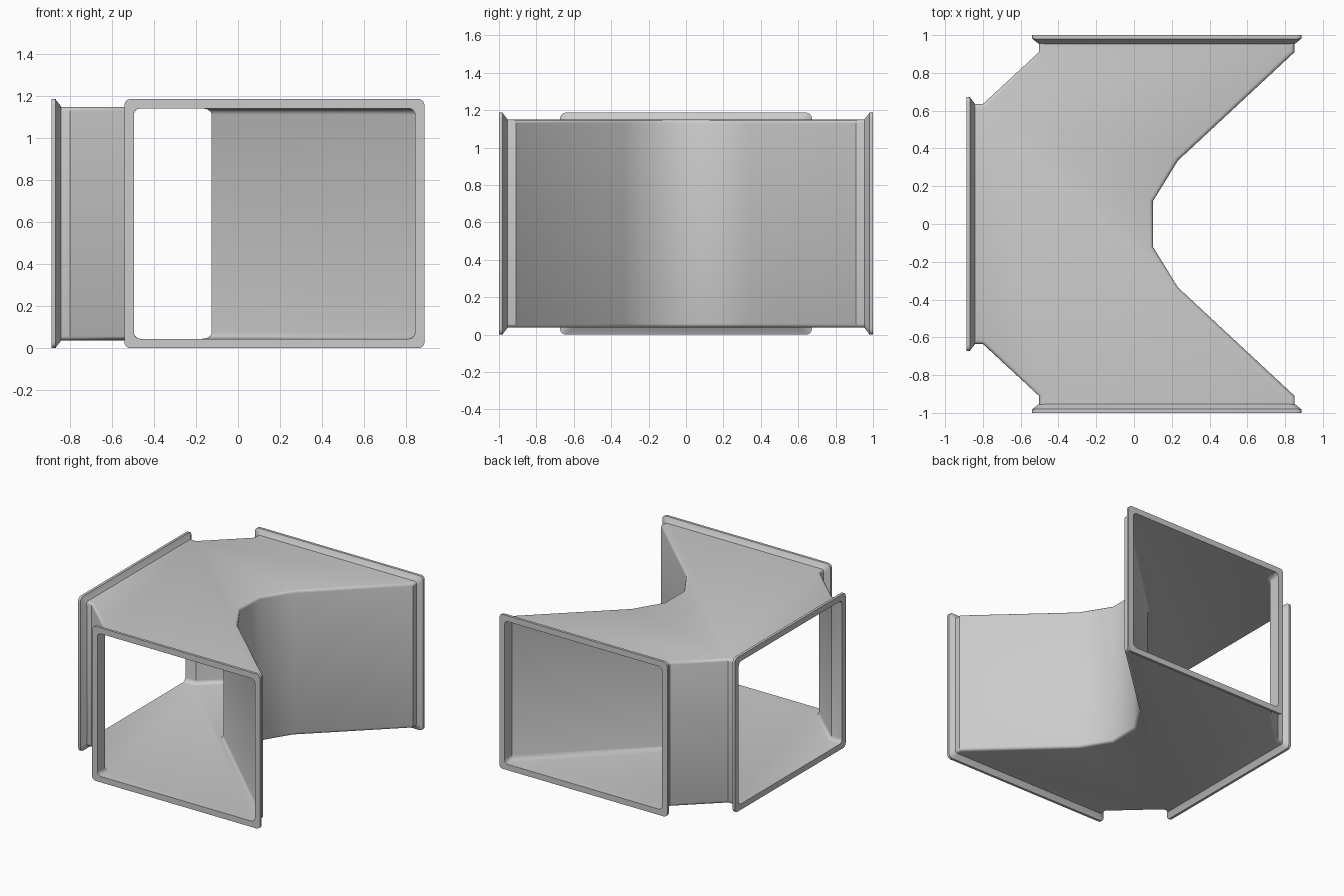
import bpy, bmesh
from math import sin, cos, pi, radians
from mathutils import Vector

if "Cube" in bpy.data.objects:
    bpy.data.objects.remove(bpy.data.objects["Cube"])


def finish(name, bm):
    me = bpy.data.meshes.new(name)
    bm.to_mesh(me)
    bm.free()
    ob = bpy.data.objects.new(name, me)
    bpy.context.collection.objects.link(ob)
    bpy.ops.object.select_all(action='DESELECT')
    ob.select_set(True)
    bpy.context.view_layer.objects.active = ob
    bpy.ops.object.shade_smooth_by_angle(angle=radians(35))
    return ob


def open_duct(name, half, z0, z1, xl, ye, radius, flip):
    """Extrude a plan mirrored across y = 0, round its long edges, open its three ends."""
    plan = half + [(x, -y) for x, y in reversed(half) if y > 0]
    bm = bmesh.new()
    base = bm.faces.new([bm.verts.new((x, y, z0)) for x, y in plan])
    ext = bmesh.ops.extrude_face_region(bm, geom=[base])
    for v in ext['geom']:
        if isinstance(v, bmesh.types.BMVert):
            v.co.z = z1
    bmesh.ops.recalc_face_normals(bm, faces=bm.faces)

    def at_end(item):
        return (all(abs(v.co.x - xl) < 1e-4 for v in item.verts)
                or all(abs(v.co.y - ye) < 1e-4 for v in item.verts)
                or all(abs(v.co.y + ye) < 1e-4 for v in item.verts))

    rim = [e for e in bm.edges
           if abs(e.verts[0].co.z - e.verts[1].co.z) < 1e-4 and not at_end(e)]
    bmesh.ops.bevel(bm, geom=rim, offset=radius, segments=3, profile=0.5,
                    affect='EDGES', clamp_overlap=True)
    bmesh.ops.delete(bm, geom=[f for f in bm.faces if at_end(f)], context='FACES')
    if flip:
        bmesh.ops.reverse_faces(bm, faces=bm.faces)
    return finish(name, bm)


def rounded_rect(u0, u1, v0, v1, r, n=4):
    pts = []
    corners = [(u1 - r, v1 - r), (u0 + r, v1 - r), (u0 + r, v0 + r), (u1 - r, v0 + r)]
    for k, (cu, cv) in enumerate(corners):
        for i in range(n + 1):
            a = (k + i / n) * pi / 2
            pts.append((cu + r * cos(a), cv + r * sin(a)))
    return pts


def flange(name, origin, across, inward, u0, u1):
    """Loft a rim of (outward offset, depth) steps round an opening."""
    steps = [(-0.001, 0.047), (0.006, 0.043), (0.032, 0.022), (0.038, 0.020),
             (0.038, 0.0), (-0.007, 0.0), (-0.007, 0.04)]
    o, a, d = Vector(origin), Vector(across), Vector(inward)
    bm = bmesh.new()
    loops = []
    for off, depth in steps:
        ring = rounded_rect(u0 - off, u1 + off, 0.038 - off, 1.149 + off, 0.03)
        loops.append([bm.verts.new(o + a * u + d * depth + Vector((0, 0, v)))
                      for u, v in ring])
    n = len(loops[0])
    sign = a.cross(Vector((0, 0, 1))).dot(d)
    for la, lb in zip(loops, loops[1:]):
        for i in range(n):
            q = [la[i], la[(i + 1) % n], lb[(i + 1) % n], lb[i]]
            bm.faces.new(q[::-1] if sign > 0 else q)
    return finish(name, bm)


# Outer skin, with the elbow cut back in three facets
outer = [(0.10, 0.12), (0.232, 0.335), (0.85, 0.91), (0.85, 0.99),
         (-0.503, 0.99), (-0.503, 0.91), (-0.80, 0.635), (-0.877, 0.635)]
open_duct("outer_shell", outer, 0.038, 1.149, -0.877, 0.99, 0.02, False)

# Inner lining, whose elbow runs to a sharp corner
inner = [(-0.125, 0.0), (0.843, 0.91), (0.843, 0.99),
         (-0.496, 0.99), (-0.496, 0.907), (-0.797, 0.628), (-0.877, 0.628)]
open_duct("inner_lining", inner, 0.045, 1.142, -0.877, 0.99, 0.03, True)

# Rims round the three openings
flange("front_rim", (0, -1, 0), (1, 0, 0), (0, 1, 0), -0.503, 0.85)
flange("back_rim", (0, 1, 0), (1, 0, 0), (0, -1, 0), -0.503, 0.85)
flange("left_rim", (-0.888, 0, 0), (0, 1, 0), (1, 0, 0), -0.635, 0.635)
